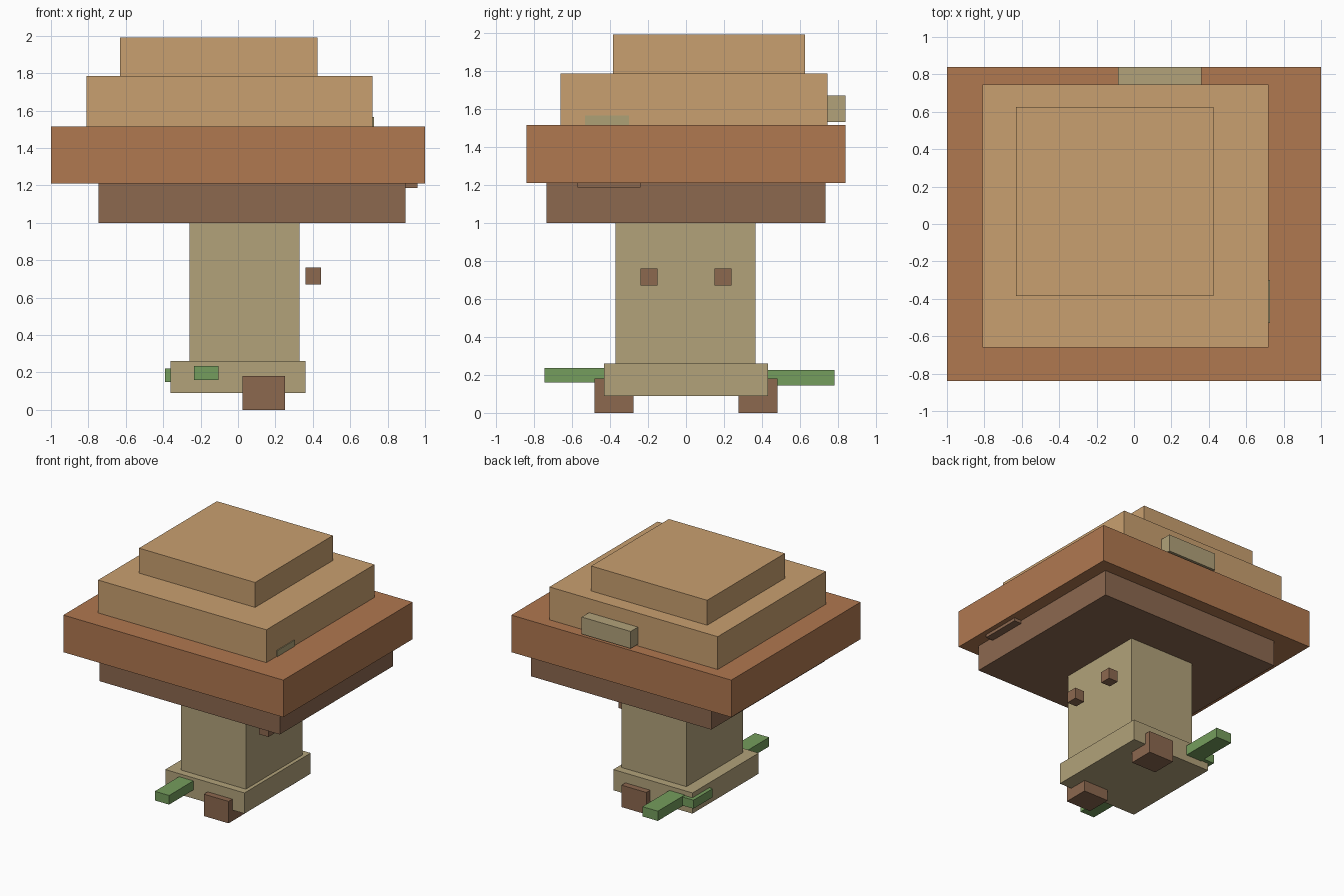
import bpy
from mathutils import Vector

cube = bpy.data.objects.get("Cube")
if cube:
    bpy.data.objects.remove(cube, do_unlink=True)


def material(name, hex_code):
    """Flat material from an sRGB hex code, stored as linear values."""
    srgb = [int(hex_code[i:i + 2], 16) / 255 for i in range(0, 6, 2)]
    linear = [c / 12.92 if c < 0.04045 else ((c + 0.055) / 1.055) ** 2.4 for c in srgb]
    mat = bpy.data.materials.new(name)
    mat.use_nodes = True
    mat.diffuse_color = (*linear, 1)
    bsdf = mat.node_tree.nodes["Principled BSDF"]
    bsdf.inputs["Base Color"].default_value = (*linear, 1)
    bsdf.inputs["Roughness"].default_value = 0.9
    return mat


tan = material("tan", "c9a070")
rust = material("rust", "b07850")
brown = material("brown", "8c684f")
straw = material("straw", "b2a27a")
sage = material("sage", "aea176")
green = material("green", "759d5d")


def box(name, mat, x, y, z):
    """Axis-aligned box from its (low, high) extents."""
    bpy.ops.mesh.primitive_cube_add(size=1)
    obj = bpy.context.object
    obj.name = name
    low, high = Vector(e[0] for e in (x, y, z)), Vector(e[1] for e in (x, y, z))
    for v in obj.data.vertices:
        v.co = (low + high) / 2 + v.co * (high - low)
    obj.data.materials.append(mat)
    return obj


# Stem and its wider base
box("stem_base", straw, (-0.36, 0.36), (-0.43, 0.43), (0.09, 0.26))
box("stem", straw, (-0.26, 0.33), (-0.37, 0.365), (0.26, 1.0))

# Stepped cap
box("cap_underside", brown, (-0.745, 0.895), (-0.735, 0.735), (1.0, 1.21))
box("cap_brim", rust, (-1, 1), (-0.84, 0.84), (1.21, 1.515))
box("cap_middle", tan, (-0.81, 0.72), (-0.66, 0.745), (1.515, 1.785))
box("cap_top", tan, (-0.63, 0.425), (-0.385, 0.625), (1.785, 1.99))

# Cap patches
box("back_patch", straw, (-0.085, 0.36), (0.7, 0.84), (1.53, 1.67))
box("side_patch", sage, (0.6, 0.727), (-0.53, -0.3), (1.5, 1.565))
box("brim_patch", brown, (0.85, 0.96), (-0.57, -0.24), (1.185, 1.25))

# Eyes and feet, mirrored across the middle
for side, s in (("front", -1), ("back", 1)):
    box(side + "_eye", brown, (0.36, 0.445), sorted((s * 0.15, s * 0.24)), (0.67, 0.76))
    box(side + "_foot", brown, (0.025, 0.25), sorted((s * 0.275, s * 0.48)), (0, 0.18))

# Leafy arms at the base
box("front_leaf", green, (-0.235, -0.105), (-0.745, -0.4), (0.16, 0.235))
box("back_leaf", green, (-0.29, -0.15), (0.4, 0.78), (0.145, 0.225))
box("corner_leaf", green, (-0.39, -0.26), (0.21, 0.46), (0.15, 0.22))
